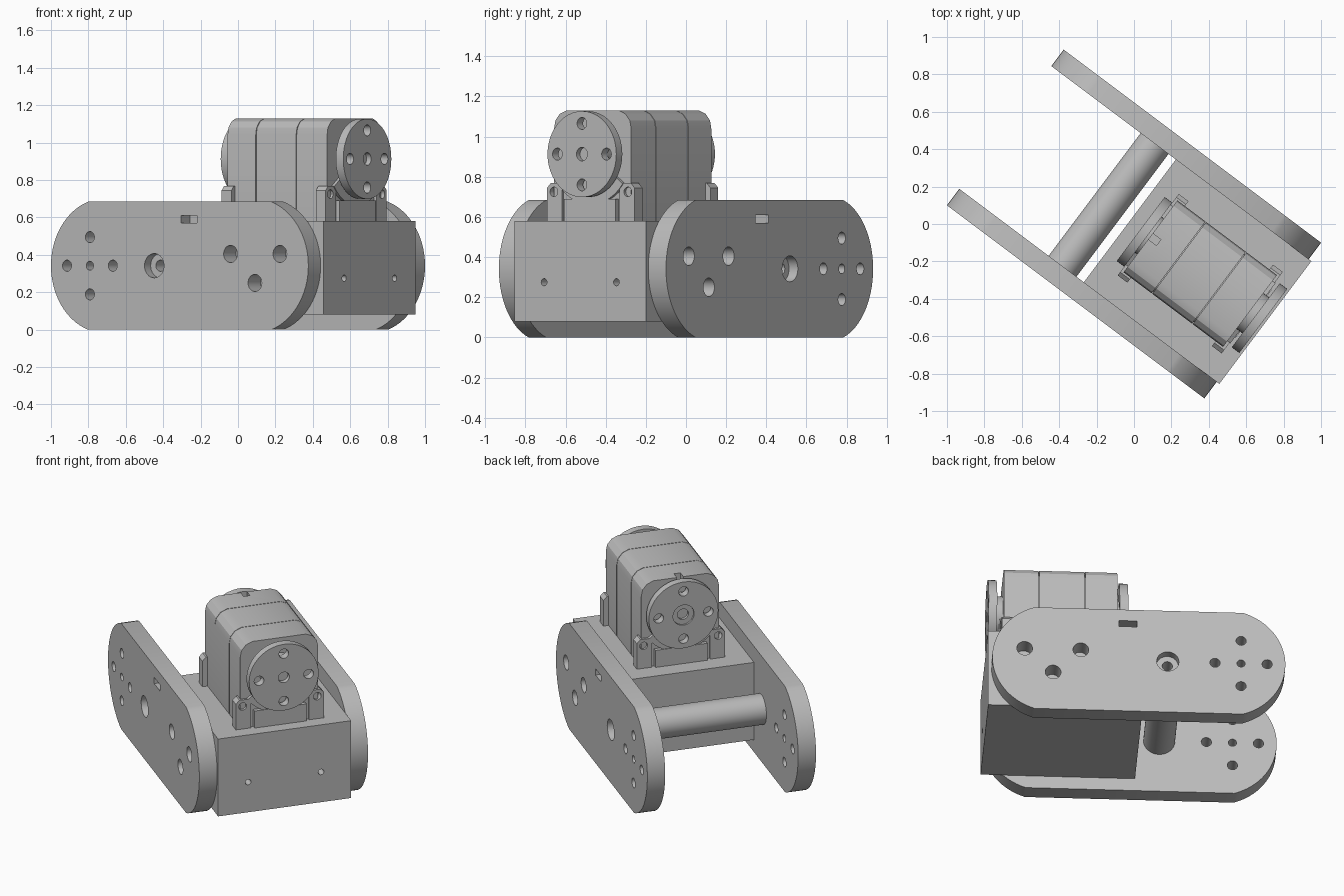
import bpy, bmesh, math
from math import sin, cos, pi

cube = bpy.data.objects.get("Cube")
if cube:
    bpy.data.objects.remove(cube)

TURN = -math.atan2(3, 4)   # the whole assembly sits turned on the ground
MID = 0.342                # height of the plate centre line
HORN_Z = 0.913             # height of the motor axis

grey = bpy.data.materials.new("plain grey")
grey.use_nodes = True
grey.diffuse_color = (0.5, 0.5, 0.5, 1)
grey.node_tree.nodes["Principled BSDF"].inputs["Base Color"].default_value = (0.5, 0.5, 0.5, 1)


def circle(a, b, r, n=32):
    return [(a + r * cos(2 * pi * i / n), b + r * sin(2 * pi * i / n)) for i in range(n)]


def rect(a0, a1, b0, b1):
    return [(a0, b0), (a1, b0), (a1, b1), (a0, b1)]


def build(name, prisms):
    """Each prism is (axis, outline, start, end); outlines use the other horizontal axis and z."""
    bm = bmesh.new()
    for axis, outline, start, end in prisms:
        rings = []
        for d in (start, end):
            rings.append([bm.verts.new((d, a, b) if axis == "x" else (a, d, b)) for a, b in outline])
        bm.faces.new(rings[0])
        bm.faces.new(rings[1][::-1])
        n = len(outline)
        for i in range(n):
            j = (i + 1) % n
            bm.faces.new((rings[0][j], rings[0][i], rings[1][i], rings[1][j]))
    bmesh.ops.recalc_face_normals(bm, faces=bm.faces)
    mesh = bpy.data.meshes.new(name)
    bm.to_mesh(mesh)
    bm.free()
    mesh.materials.append(grey)
    ob = bpy.data.objects.new(name, mesh)
    ob.rotation_euler.z = TURN
    bpy.context.collection.objects.link(ob)
    return ob


def finish(ob, cuts=()):
    """Cut holes, then smooth the round surfaces."""
    bpy.ops.object.select_all(action="DESELECT")
    bpy.context.view_layer.objects.active = ob
    ob.select_set(True)
    if cuts:
        cutter = build("cutter", cuts)
        cutter.hide_render = True
        mod = ob.modifiers.new("holes", "BOOLEAN")
        mod.operation, mod.solver, mod.object = "DIFFERENCE", "EXACT", cutter
        mod.use_self = True
        bpy.ops.object.modifier_apply(modifier=mod.name)
        bpy.data.objects.remove(cutter)
    bpy.ops.object.shade_smooth_by_angle(angle=math.radians(25))


# Side plates: straight edges with bulged ends
reach = math.asin(MID / 0.36)
arc = [reach * (i / 16 - 1) for i in range(33)]
outline = [(0.5 + 0.36 * cos(t), MID + 0.36 * sin(t)) for t in arc]
outline += [(-a, 2 * MID - b) for a, b in outline]
for side, name in ((-1, "front_plate"), (1, "back_plate")):
    inner, outer = side * 0.41, side * 0.52
    a, b = side * 0.3, side * 0.6
    plate = build(name, [("y", outline, inner, outer)])
    holes = [("y", circle(-0.6, MID, 0.024), a, b)]
    for i in range(4):
        t = i * pi / 2
        holes.append(("y", circle(-0.6 + 0.153 * cos(t), MID + 0.153 * sin(t), 0.03), a, b))
    for i in range(3):
        t = pi / 6 + i * 2 * pi / 3
        holes.append(("y", circle(0.503 + 0.19 * cos(t), MID - 0.03 + 0.1 + 0.19 * sin(t) - 0.09, 0.046)
                      if i < 2 else circle(0.503, 0.25, 0.046), a, b))
    holes[5:8] = [("y", circle(u, z, 0.046), a, b) for u, z in ((0.34, 0.405), (0.67, 0.405), (0.503, 0.25))]
    holes.append(("y", circle(-0.17, MID, 0.065), side * 0.465, b))
    holes.append(("y", circle(-0.17, MID, 0.03), a, b))
    holes.append(("y", rect(0.01, 0.115, 0.57, 0.61), side * 0.44, b))
    finish(plate, holes)

# Cross rod with bolt holes in its ends
rod = build("cross_rod", [("y", circle(-0.17, MID, 0.093, 48), -0.41, 0.41)])
finish(rod, [("y", circle(-0.17, MID, 0.03), s * 0.3, s * 0.5) for s in (-1, 1)])

# Base block between the plates
block = build("base_block", [("x", rect(-0.41, 0.41, 0.08, 0.58), -0.028, 0.878)])
finish(block, [("x", circle(v, 0.275, 0.018, 20), 0.8, 0.95) for v in (-0.225, 0.225)])


# Motor case: three shells with fine seams over a slightly smaller core
def case(inset):
    half = [(0.24, 0.58), (0.24, 1.04), (0.232, 1.08), (0.205, 1.113), (0.165, 1.13)]
    half = [(a - inset, b - inset * (b > 1)) for a, b in half]
    return half + [(-a, b) for a, b in reversed(half)]


for name, start, end in (("rear_case", 0.11, 0.298), ("middle_case", 0.302, 0.568), ("front_case", 0.572, 0.775)):
    shell = build(name, [("x", case(0), start, end)])
    finish(shell, [("x", rect(-0.02, 0.02, 1.09, 1.2), 0.09, 0.165)] if name == "rear_case" else ())
finish(build("case_core", [("x", case(0.012), 0.28, 0.6)]))

# Both motor ends: feet, mounting ears, collar, hub and horn disc
for name, face, s, out in (("rear", 0.11, -1, 0.045), ("front", 0.775, 1, 0.864)):
    finish(build(name + "_foot", [("x", rect(-0.16, 0.16, 0.58, 0.69), face - s * 0.02, face + s * 0.025)]))
    for side, label in ((-1, "right"), (1, "left")):
        ear = [(side * a, b) for a, b in
               ((0.18, 0.58), (0.272, 0.58), (0.272, 0.745), (0.25, 0.768), (0.2, 0.768), (0.18, 0.745))]
        ob = build(f"{name}_{label}_ear", [("x", ear, face - s * 0.05, face + s * 0.015)])
        finish(ob, [("x", circle(side * 0.23, 0.725, 0.024, 20), face - s * 0.03, face + s * 0.1)])
    lower = [(0.25 * cos(t), HORN_Z + 0.25 * sin(t)) for t in [pi * (1.2 + 0.6 * i / 24) for i in range(25)]]
    finish(build(name + "_collar", [("x", lower + [(0, HORN_Z)], face - s * 0.01, face + s * 0.02)]))
    finish(build(name + "_hub", [("x", circle(0, HORN_Z, 0.12), face - s * 0.01, out - s * 0.04)]))
    disc = build(name + "_horn_disc", [("x", circle(0, HORN_Z, 0.214, 64), out - s * 0.05, out)])
    holes = [("x", circle(0, HORN_Z, 0.034), out - s * 0.03, out + s * 0.1)]
    if s < 0:
        holes.append(("x", circle(0, HORN_Z, 0.065), out - s * 0.012, out + s * 0.1))
    for i in range(4):
        t = i * pi / 2
        holes.append(("x", circle(0.153 * cos(t), HORN_Z + 0.153 * sin(t), 0.03), out - s * 0.1, out + s * 0.1))
    finish(disc, holes)
